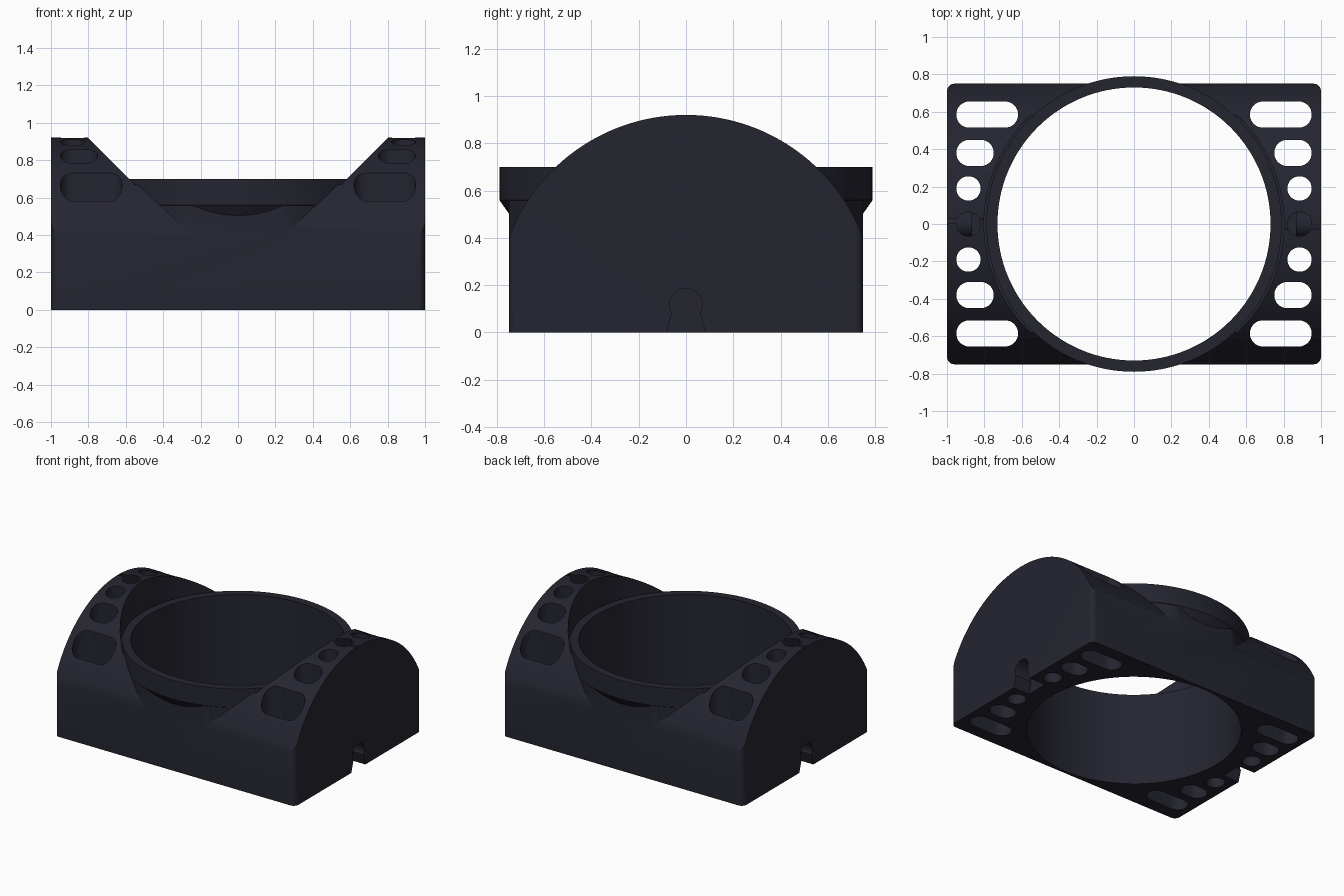
import bpy, bmesh
from math import cos, sin, pi

if "Cube" in bpy.data.objects:
    bpy.data.objects.remove(bpy.data.objects["Cube"], do_unlink=True)

navy = bpy.data.materials.new("dark navy plastic")
navy.use_nodes = True
navy.diffuse_color = (0.018, 0.018, 0.03, 1)
navy.node_tree.nodes["Principled BSDF"].inputs["Base Color"].default_value = navy.diffuse_color


def arc(cx, cy, r, start, end, steps):
    """Points on an arc, angles in units of pi."""
    return [(cx + r * cos(pi * (start + (end - start) * i / steps)),
             cy + r * sin(pi * (start + (end - start) * i / steps)))
            for i in range(steps + 1)]


def circle(r):
    return arc(0, 0, r, 0, 2, 128)[:-1]


def rounded_box(x0, x1, y0, y1, r, steps=8):
    """Outline with round corners; a slot when r is half the width."""
    return (arc(x1 - r, y1 - r, r, 0, .5, steps) + arc(x0 + r, y1 - r, r, .5, 1, steps)
            + arc(x0 + r, y0 + r, r, 1, 1.5, steps) + arc(x1 - r, y0 + r, r, 1.5, 2, steps))


def finish(name, bm):
    bmesh.ops.remove_doubles(bm, verts=bm.verts, dist=1e-5)
    bmesh.ops.recalc_face_normals(bm, faces=bm.faces)
    mesh = bpy.data.meshes.new(name)
    bm.to_mesh(mesh)
    bm.free()
    mesh.materials.append(navy)
    ob = bpy.data.objects.new(name, mesh)
    bpy.context.collection.objects.link(ob)
    return ob


def prism(name, outline, lo, hi, along_x=False):
    """Extrude an xy outline along z, or a yz outline along x."""
    bm = bmesh.new()
    rings = []
    for d in (lo, hi):
        rings.append([bm.verts.new((d, a, b) if along_x else (a, b, d)) for a, b in outline])
    bm.faces.new(rings[0])
    bm.faces.new(rings[1])
    n = len(outline)
    for i in range(n):
        j = (i + 1) % n
        bm.faces.new((rings[0][i], rings[0][j], rings[1][j], rings[1][i]))
    # short edges at touching corner arcs are merged before finishing
    bmesh.ops.dissolve_degenerate(bm, dist=1e-5, edges=bm.edges)
    return finish(name, bm)


def lathe(name, profile, steps=128):
    """Spin a closed (radius, z) profile around z."""
    bm = bmesh.new()
    rings = [[bm.verts.new((r * cos(2 * pi * k / steps), r * sin(2 * pi * k / steps), z))
              for r, z in profile] for k in range(steps)]
    n = len(profile)
    for k in range(steps):
        a, b = rings[k], rings[(k + 1) % steps]
        for i in range(n):
            j = (i + 1) % n
            bm.faces.new((a[i], a[j], b[j], b[i]))
    return finish(name, bm)


def combine(target, tool, operation):
    """Apply a boolean and discard the tool."""
    mod = target.modifiers.new("cut", 'BOOLEAN')
    mod.operation = operation
    mod.solver = 'EXACT'
    mod.object = tool
    bpy.context.view_layer.objects.active = target
    bpy.ops.object.modifier_apply(modifier=mod.name)
    bpy.data.objects.remove(tool, do_unlink=True)


# Arched body, with a round clearance above the collar
arch = [(-.95, -.1), (.95, -.1), (.95, .12)] + arc(0, .12, .8, 0, 1, 96) + [(-.95, .12)]
body = prism("arched_base", arch, -1.1, 1.1, along_x=True)
combine(body, prism("clearance", circle(.802), .67, 1.2), 'DIFFERENCE')

# Round core, trimmed to the footprint together with the arch
combine(body, prism("core", circle(.788), -.05, .685), 'UNION')
combine(body, prism("footprint", rounded_box(-1, 1, -.75, .75, .04), 0, 1), 'INTERSECT')

# Overhanging collar with a tapered underside, then the bore
combine(body, lathe("collar", [(.70, .45), (.712, .45), (.79, .56), (.79, .70), (.70, .70)]), 'UNION')
combine(body, prism("bore", circle(.73), -.2, 1.2), 'DIFFERENCE')

# Vertical slots: inner end and y position, mirrored to all corners
for side in (-1, 1):
    for inner, y, half in ((.62, .585, .07), (.75, .38, .07), (.82, .19, .065)):
        for end in (-1, 1):
            x0, x1 = sorted((side * inner, side * .95))
            slot = rounded_box(x0, x1, end * y - half, end * y + half, half - .001)
            combine(body, prism("slot", slot, -.2, 1.2), 'DIFFERENCE')

    # Middle hole drops into a keyhole notch in the side wall
    x0, x1 = sorted((side * .82, side * .95))
    combine(body, prism("middle_hole", rounded_box(x0, x1, -.065, .065, .064), .14, 1.2), 'DIFFERENCE')
    notch = [(.083, -.05), (.083, 0), (.058, .085)] + arc(0, .115, .07, -.1, 1.1, 24) \
        + [(-.058, .085), (-.083, 0), (-.083, -.05)]
    x0, x1 = sorted((side * .865, side * 1.1))
    combine(body, prism("notch", notch, x0, x1, along_x=True), 'DIFFERENCE')

# Smooth curved walls, keep hard edges
bpy.ops.object.select_all(action='DESELECT')
body.select_set(True)
bpy.context.view_layer.objects.active = body
bpy.ops.object.shade_smooth_by_angle(angle=pi / 6)
